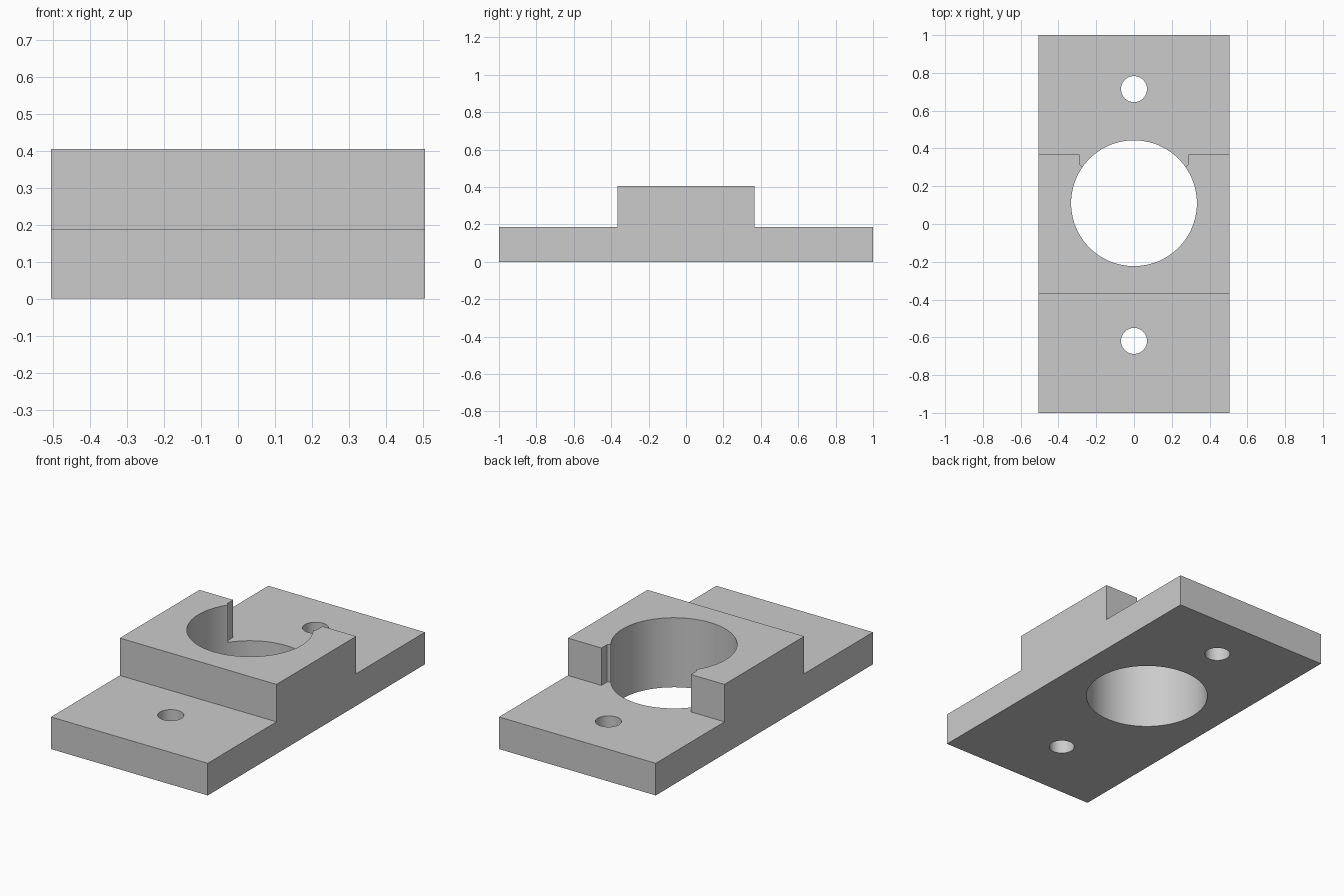
import bpy
import bmesh
import math

cube = bpy.data.objects.get("Cube")
if cube:
    bpy.data.objects.remove(cube, do_unlink=True)

HALF_W, BASE_H, TOP_H, STEP_Y = 0.505, 0.187, 0.405, 0.367
BORE_Y, BORE_R = 0.11, 0.333
BOLT_R = 0.069

grey = bpy.data.materials.new("plain grey")
grey.use_nodes = True
colour = (0.6, 0.6, 0.6, 1)
grey.diffuse_color = colour
grey.node_tree.nodes["Principled BSDF"].inputs["Base Color"].default_value = colour


def prism(name, points, direction):
    """Extrude a closed outline along a direction."""
    bm = bmesh.new()
    face = bm.faces.new([bm.verts.new(p) for p in points])
    extruded = bmesh.ops.extrude_face_region(bm, geom=[face])["geom"]
    verts = [g for g in extruded if isinstance(g, bmesh.types.BMVert)]
    bmesh.ops.translate(bm, verts=verts, vec=direction)
    bmesh.ops.recalc_face_normals(bm, faces=bm.faces)
    mesh = bpy.data.meshes.new(name)
    bm.to_mesh(mesh)
    bm.free()
    mesh.materials.append(grey)
    obj = bpy.data.objects.new(name, mesh)
    bpy.context.collection.objects.link(obj)
    return obj


def hole_cutter(name, y, radius, sides):
    turns = [2 * math.pi * i / sides for i in range(sides)]
    ring = [(radius * math.cos(a), y + radius * math.sin(a), -0.1) for a in turns]
    return prism(name, ring, (0, 0, 0.8))


# Stepped body: flat base with a raised block across the middle
half = [(1, 0), (1, BASE_H), (STEP_Y, BASE_H), (STEP_Y, TOP_H)]
profile = half + [(-y, z) for y, z in reversed(half)]
body = prism("mounting_block", [(-HALF_W, y, z) for y, z in profile], (2 * HALF_W, 0, 0))

# Rear opening in the raised block, with small chamfers meeting the bore
side = [(0.288, 0.5), (0.288, 0.315), (0.27, 0.297), (0.2, 0.2)]
outline = side + [(-x, y) for x, y in reversed(side)]
cutters = [
    prism("slot_cutter", [(x, y, BASE_H) for x, y in outline], (0, 0, 0.5)),
    hole_cutter("bore_cutter", BORE_Y, BORE_R, 96),
    hole_cutter("rear_bolt_cutter", 0.714, BOLT_R, 48),
    hole_cutter("front_bolt_cutter", -0.619, BOLT_R, 48),
]

# Cut each opening and discard its cutter
bpy.ops.object.select_all(action="DESELECT")
bpy.context.view_layer.objects.active = body
body.select_set(True)
for cutter in cutters:
    cut = body.modifiers.new(cutter.name, "BOOLEAN")
    cut.operation = "DIFFERENCE"
    cut.solver = "EXACT"
    cut.object = cutter
    bpy.ops.object.modifier_apply(modifier=cut.name)
    bpy.data.objects.remove(cutter, do_unlink=True)

bpy.ops.object.shade_smooth_by_angle(angle=math.radians(30))
